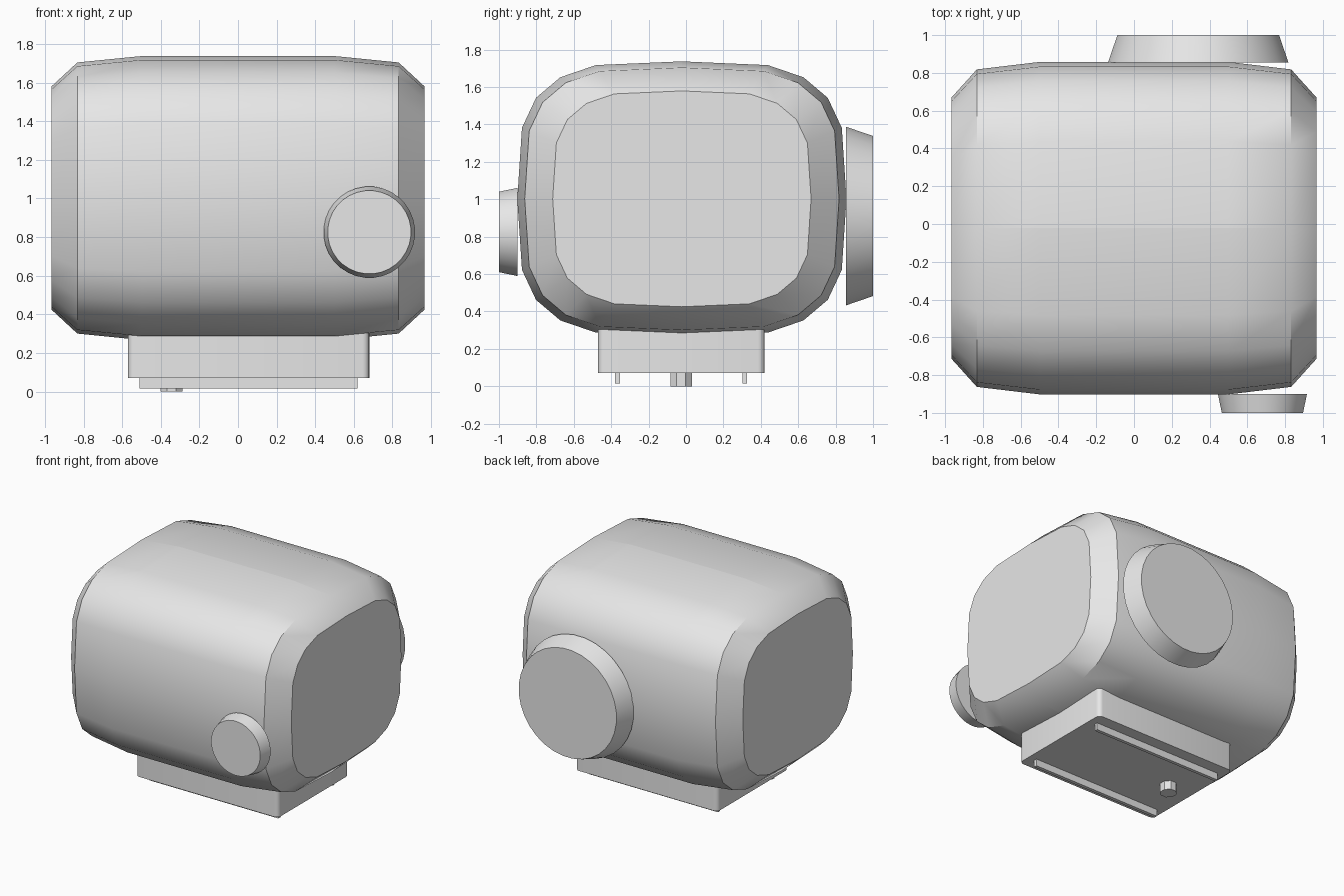
import bpy, bmesh, math
from mathutils import Matrix

if "Cube" in bpy.data.objects:
    bpy.data.objects.remove(bpy.data.objects["Cube"])

grey = bpy.data.materials.new("light grey")
grey.diffuse_color = (0.8, 0.8, 0.8, 1)
grey.use_nodes = True
grey.node_tree.nodes["Principled BSDF"].inputs["Base Color"].default_value = grey.diffuse_color


def finish(bm, name, angle=30):
    bmesh.ops.recalc_face_normals(bm, faces=bm.faces[:])
    me = bpy.data.meshes.new(name)
    bm.to_mesh(me)
    bm.free()
    me.materials.append(grey)
    ob = bpy.data.objects.new(name, me)
    bpy.context.collection.objects.link(ob)
    bpy.ops.object.select_all(action='DESELECT')
    ob.select_set(True)
    bpy.context.view_layer.objects.active = ob
    bpy.ops.object.shade_smooth_by_angle(angle=math.radians(angle))
    return ob


def cone(name, base, r1, r2, depth, segs, turn):
    """Truncated cone starting at base, growing along the turned z axis."""
    bm = bmesh.new()
    m = (Matrix.Translation(base) @ Matrix.Rotation(math.radians(turn), 4, 'X')
         @ Matrix.Translation((0, 0, depth / 2))
         @ Matrix.Rotation(math.pi / segs, 4, 'Z'))
    bmesh.ops.create_cone(bm, cap_ends=True, segments=segs, radius1=r1,
                          radius2=r2, depth=depth, matrix=m)
    return finish(bm, name)


def box(name, lo, hi, radius=0.0):
    """Box with optionally rounded vertical edges."""
    bm = bmesh.new()
    size = [b - a for a, b in zip(lo, hi)]
    mid = [(a + b) / 2 for a, b in zip(lo, hi)]
    bmesh.ops.create_cube(bm, size=1, matrix=Matrix.Translation(mid)
                          @ Matrix.Diagonal((*size, 1)))
    if radius:
        up = [e for e in bm.edges
              if abs(e.verts[0].co.z - e.verts[1].co.z) > 1e-4]
        bmesh.ops.bevel(bm, geom=up, offset=radius, segments=4, profile=0.5,
                        affect='EDGES')
    return finish(bm, name)


# Housing: rounded cross-section lofted along x, shrinking toward the ends
CY, CZ = -0.022, 1.002
quarter = [(0, .735), (.46, .715), (.65, .65), (.78, .54), (.855, .38), (.88, 0)]
half = quarter + [(y, -z) for y, z in reversed(quarter[:-1])]
ring = half + [(-y, z) for y, z in reversed(half[1:-1])]
stations = [(-.967, .785), (-.832, .955), (-.5, 1), (.5, 1), (.832, .955), (.967, .785)]

bm = bmesh.new()
loops = [[bm.verts.new((x, CY + y * s, CZ + z * s)) for y, z in ring]
         for x, s in stations]
n = len(ring)
for a, b in zip(loops, loops[1:]):
    for i in range(n):
        j = (i + 1) % n
        bm.faces.new((a[i], a[j], b[j], b[i]))
bm.faces.new(loops[0])
bm.faces.new(loops[-1])
# seam where the two shells meet, top and bottom
seam = [e for e in bm.edges
        if all(abs(v.co.y - CY) < 1e-4 and abs(v.co.x) < .9 for v in e.verts)]
bmesh.ops.split_edges(bm, edges=seam)
finish(bm, "housing", 39.2)

# Large rear drum and small front knob
cone("rear_drum", (.34, .855, .91), .48, .43, .145, 32, -90)
cone("front_knob", (.68, -.90, .825), .237, .216, .10, 32, 90)

# Mounting foot with two rails and a locating peg
box("mounting_foot", (-.57, -.47, .07), (.68, .42, .36), .035)
for side, y in (("front", -.366), ("back", .314)):
    box(side + "_rail", (-.51, y - .013, .015), (.62, y + .013, .08))
cone("locating_peg", (-.345, -.026, 0), .062, .062, .08, 8, 0)
